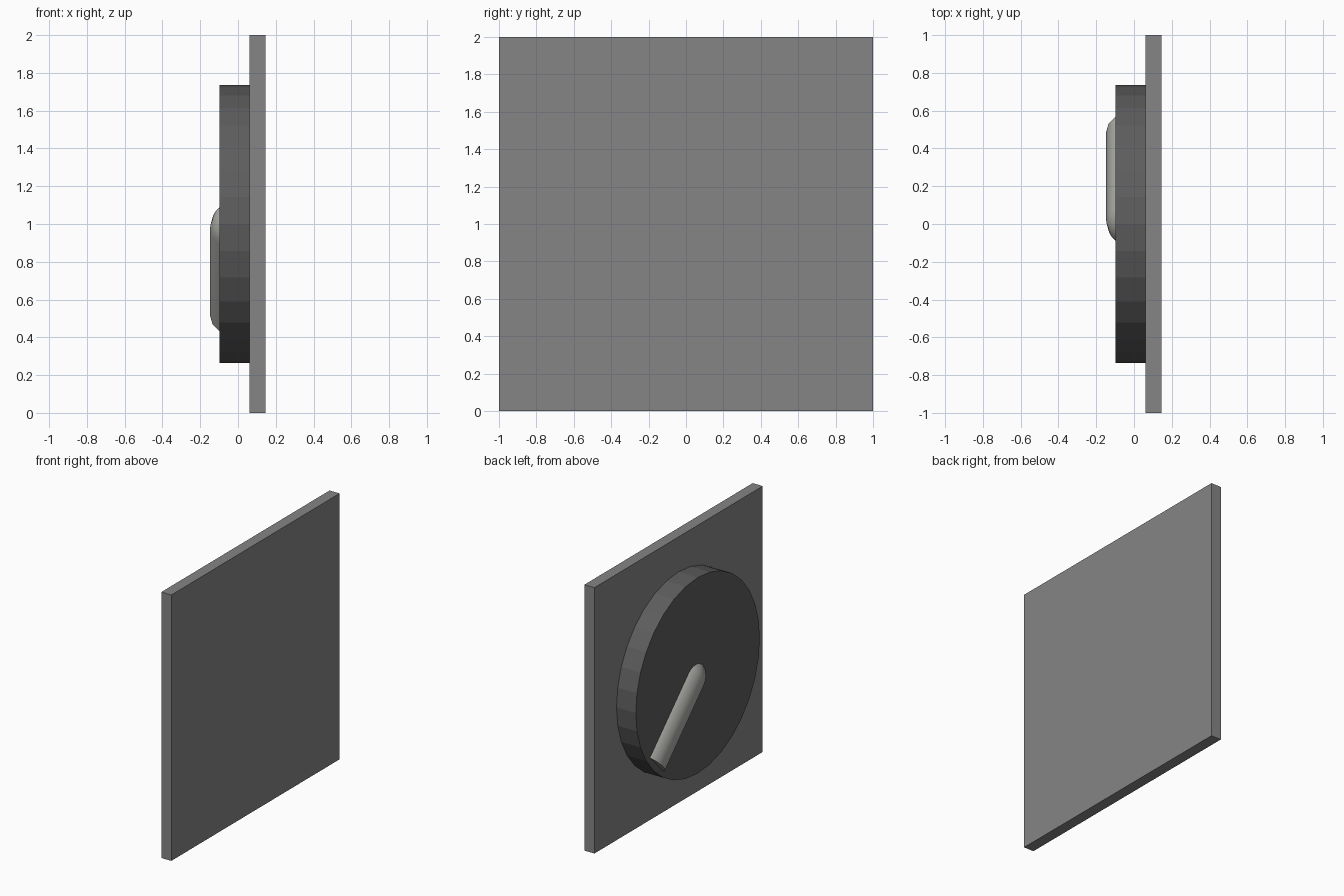
import bpy, bmesh
from math import sin, cos, pi, radians, sqrt
from mathutils import Matrix, Vector

if "Cube" in bpy.data.objects:
    bpy.data.objects.remove(bpy.data.objects["Cube"])


def paint(obj, name, rgb):
    mat = bpy.data.materials.new(name)
    mat.diffuse_color = (*rgb, 1)
    mat.use_nodes = True
    mat.node_tree.nodes["Principled BSDF"].inputs["Base Color"].default_value = mat.diffuse_color
    obj.data.materials.append(mat)


# Square back plate
bpy.ops.mesh.primitive_cube_add(size=1, location=(0.1035, 0, 1))
plate = bpy.context.object
plate.name = "back_plate"
plate.scale = (0.083, 2, 2)
paint(plate, "plate_grey", (0.235, 0.235, 0.235))

# Round 32-sided dial facing -x
bpy.ops.mesh.primitive_cylinder_add(vertices=32, radius=0.737, depth=0.16,
                                    location=(-0.018, 0, 1), rotation=(0, pi / 2, 0))
dial = bpy.context.object
dial.name = "dial"
paint(dial, "dial_dark_grey", (0.11, 0.11, 0.11))

# Pointer ridge: domed rod, round at the centre and cut flat at the tip
R, START, END = 0.164, 0.035, 0.686
profile = [(R * sin(k * pi / 16), START - R * cos(k * pi / 16)) for k in range(9)]
profile += [(R, END), (0, END)]
bm = bmesh.new()
verts = [bm.verts.new((-r, 0, s)) for r, s in profile]
edges = [bm.edges.new(pair) for pair in zip(verts, verts[1:])]
bmesh.ops.spin(bm, geom=verts + edges, cent=(0, 0, 0), axis=(0, 0, 1),
               angle=2 * pi, steps=16)
bmesh.ops.remove_doubles(bm, verts=bm.verts, dist=1e-4)
place = Matrix.Translation(Vector((0.016, 0, 1))) @ Matrix.Rotation(radians(-135), 4, 'X')
bmesh.ops.transform(bm, matrix=place, verts=bm.verts)

# Keep only the part standing out of the dial, and close its hidden base
cut = bmesh.ops.bisect_plane(bm, geom=bm.verts[:] + bm.edges[:] + bm.faces[:],
                             plane_co=(-0.09, 0, 0), plane_no=(1, 0, 0), clear_outer=True)
rim = [e for e in cut["geom_cut"] if isinstance(e, bmesh.types.BMEdge)]
bmesh.ops.holes_fill(bm, edges=rim)
bmesh.ops.recalc_face_normals(bm, faces=bm.faces)
mesh = bpy.data.meshes.new("pointer")
bm.to_mesh(mesh)
bm.free()
pointer = bpy.data.objects.new("pointer", mesh)
bpy.context.collection.objects.link(pointer)
paint(pointer, "pointer_light_grey", (0.42, 0.43, 0.40))

bpy.ops.object.select_all(action='DESELECT')
pointer.select_set(True)
bpy.context.view_layer.objects.active = pointer
bpy.ops.object.shade_smooth_by_angle(angle=radians(30))
